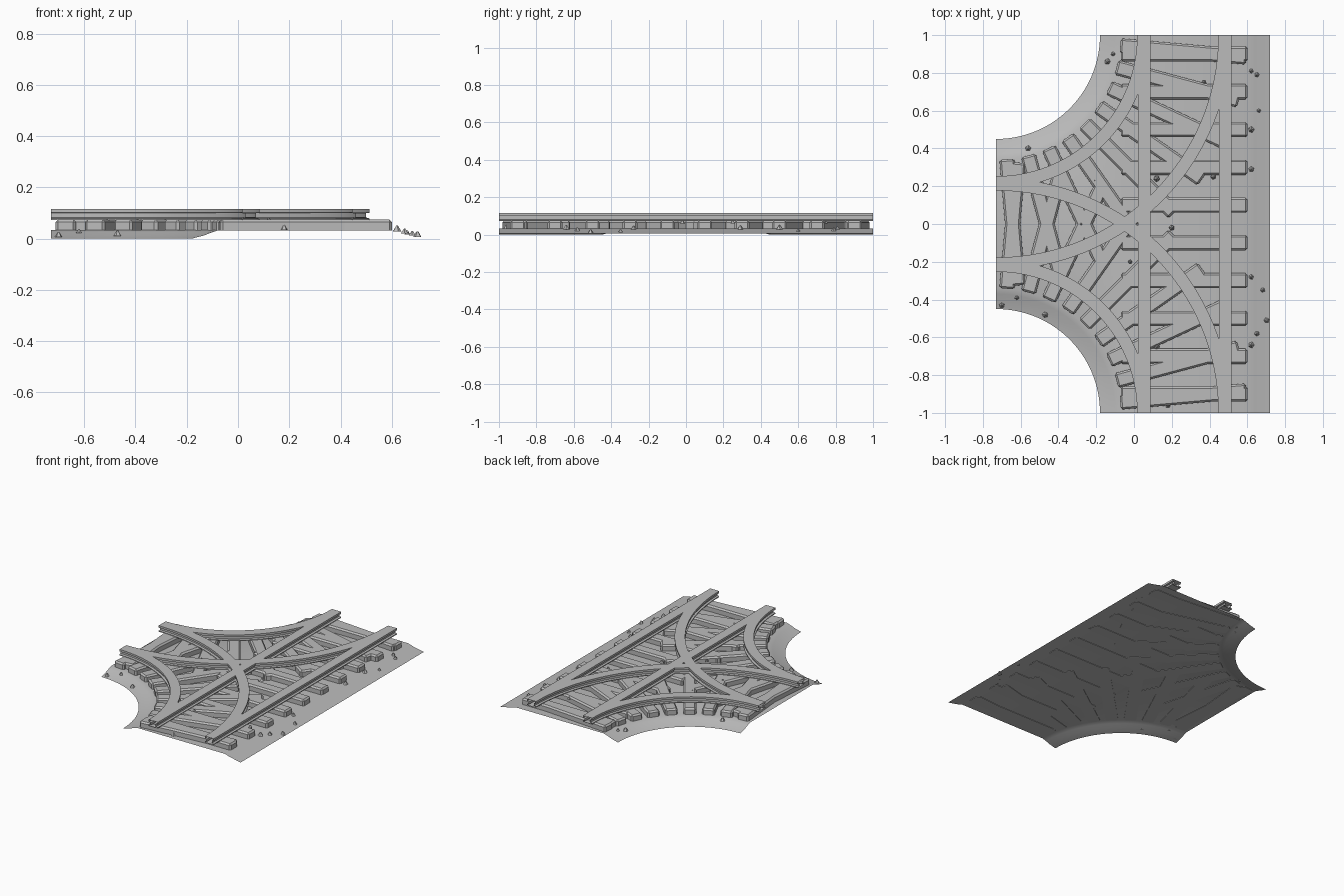
import bpy, bmesh, math, random
from mathutils import Matrix, Vector

random.seed(4)
if "Cube" in bpy.data.objects:
    bpy.data.objects.remove(bpy.data.objects["Cube"], do_unlink=True)

grey = bpy.data.materials.new("plain_grey")
grey.use_nodes = True
grey.diffuse_color = (0.5, 0.5, 0.5, 1)
grey.node_tree.nodes["Principled BSDF"].inputs["Base Color"].default_value = (0.5, 0.5, 0.5, 1)

LEFT, RIGHT = -0.73, 0.72          # bed limits in x
INNER, OUTER = 0.78, 1.21          # curved rail radii
MIDDLE = (INNER + OUTER) / 2
STEPS = 32


def finish(bm, name, smooth=False):
    mesh = bpy.data.meshes.new(name)
    bm.to_mesh(mesh)
    bm.free()
    mesh.materials.append(grey)
    ob = bpy.data.objects.new(name, mesh)
    bpy.context.collection.objects.link(ob)
    if smooth:
        bpy.ops.object.select_all(action='DESELECT')
        ob.select_set(True)
        bpy.context.view_layer.objects.active = ob
        bpy.ops.object.shade_smooth_by_angle(angle=math.radians(30))
    return ob


def on_arc(radius, angle, side, z=0.0):
    """Point on the curve round the back (+1) or front (-1) left corner."""
    return Vector((LEFT + radius * math.sin(angle), side * (1 - radius * math.cos(angle)), z))


def arc(radius, side, z=0.0):
    return [on_arc(radius, math.pi / 2 * i / STEPS, side, z) for i in range(STEPS + 1)]


def loft(bm, rows, closed=False):
    rings = [[bm.verts.new(p) for p in row] for row in rows]
    n = len(rings[0])
    for a, b in zip(rings, rings[1:]):
        for i in range(n if closed else n - 1):
            j = (i + 1) % n
            bm.faces.new((a[i], a[j], b[j], b[i]))


# Ballast bed: a flat top with banks falling to the outer edges
BANK = [(0.66, 0.034), (0.63, 0.025), (0.60, 0.013), (0.55, 0.0)]
SHOULDER = [(0.60, 0.034), (0.64, 0.022), (RIGHT, 0.006)]
bm = bmesh.new()
top = BANK[0][1]
outline = arc(BANK[0][0], -1, top) + [Vector((0.6, -1, top)), Vector((0.6, 1, top))]
outline += arc(BANK[0][0], 1, top)[::-1]
bm.faces.new([bm.verts.new(p) for p in outline])
for side in (-1, 1):
    loft(bm, [arc(r, side, z) for r, z in BANK])
loft(bm, [[Vector((x, y, z)) for y in (-1, 1)] for x, z in SHOULDER])
bmesh.ops.remove_doubles(bm, verts=bm.verts[:], dist=0.0005)
bmesh.ops.recalc_face_normals(bm, faces=bm.faces[:])
if sum(f.normal.z * f.calc_area() for f in bm.faces) < 0:
    bmesh.ops.reverse_faces(bm, faces=bm.faces[:])
finish(bm, "ballast_bed", True)


# Sleepers: bevelled beams across each of the three tracks
def sleeper(bm, centre, angle):
    made = bmesh.ops.create_cube(bm, size=1, matrix=Matrix.Translation(centre)
                                 @ Matrix.Rotation(angle, 4, 'Z')
                                 @ Matrix.Diagonal((0.67, 0.08, 0.044, 1)))
    edges = {e for v in made["verts"] for e in v.link_edges
             if sum(w.co.z for w in e.verts) > 2 * centre.z - 0.01}
    bmesh.ops.bevel(bm, geom=list(edges), offset=0.01, segments=1, affect='EDGES')


bm = bmesh.new()
for i in range(10):
    sleeper(bm, Vector((0.265, -0.9 + 0.2 * i, 0.053)), 0)
finish(bm, "straight_sleepers")
for side, name in ((1, "back_curve"), (-1, "front_curve")):
    bm = bmesh.new()
    for i in range(9):
        a = math.radians(5 + 10 * i)
        sleeper(bm, on_arc(MIDDLE, a, side, 0.053), side * (a - math.pi / 2))
    finish(bm, name + "_sleepers")

# Rails: foot, web and head swept along each line, open at the ends
HALF = [(0.033, 0.073), (0.033, 0.079), (0.02, 0.082), (0.02, 0.099), (0.033, 0.101), (0.033, 0.115)]
PROFILE = HALF + [(-o, z) for o, z in reversed(HALF)]


def rail(name, row_at):
    bm = bmesh.new()
    columns = [row_at(o, z) for o, z in PROFILE]
    loft(bm, list(zip(*columns)), closed=True)
    bmesh.ops.recalc_face_normals(bm, faces=bm.faces[:])
    highest = max(bm.faces, key=lambda f: f.calc_center_median().z)
    if highest.normal.z < 0:
        bmesh.ops.reverse_faces(bm, faces=bm.faces[:])
    finish(bm, name, True)


for x, name in ((0.055, "left"), (0.482, "right")):
    rail("straight_rail_" + name, lambda o, z: [Vector((x + o, y, z)) for y in (-1, 1)])
for side, curve in ((1, "back"), (-1, "front")):
    for radius, name in ((INNER, "inner"), (OUTER, "outer")):
        rail(f"{curve}_curve_{name}_rail", lambda o, z: arc(radius + o, side, z))

# Loose stones scattered over the bed
STONES = [(0.62, 0.81), (0.65, 0.79), (0.66, 0.6), (0.62, 0.5), (0.62, 0.29), (0.42, 0.25),
          (0.37, 0.75), (-0.11, 0.9), (-0.14, 0.86), (-0.56, 0.4), (-0.21, 0.23), (-0.28, 0.0),
          (0.12, 0.24), (0.2, -0.02), (0.62, -0.28), (0.68, -0.35), (0.7, -0.51), (0.65, -0.58),
          (0.62, -0.64), (0.12, -0.65), (0.18, -0.96), (-0.7, -0.43), (-0.62, -0.39),
          (-0.47, -0.48), (-0.02, -0.2)]


def bed_height(x, y):
    r = math.hypot(x - LEFT, 1 - abs(y))
    bank = (r - 0.55) / 0.11
    shoulder = (RIGHT - x) / 0.12
    return 0.034 * max(0, min(1, bank, shoulder))


bm = bmesh.new()
for x, y in STONES:
    size = random.uniform(0.011, 0.018)
    z = bed_height(x, y)
    if -0.3 < x < 0.5 and abs(y) < 0.8:
        z += 0.025
    bmesh.ops.create_cone(bm, cap_ends=True, segments=5, radius1=size, radius2=size * 0.2,
                          depth=size * 1.3,
                          matrix=Matrix.Translation((x, y, z + size * 0.65))
                          @ Matrix.Rotation(random.uniform(0, 6), 4, 'Z'))
finish(bm, "loose_stones")
